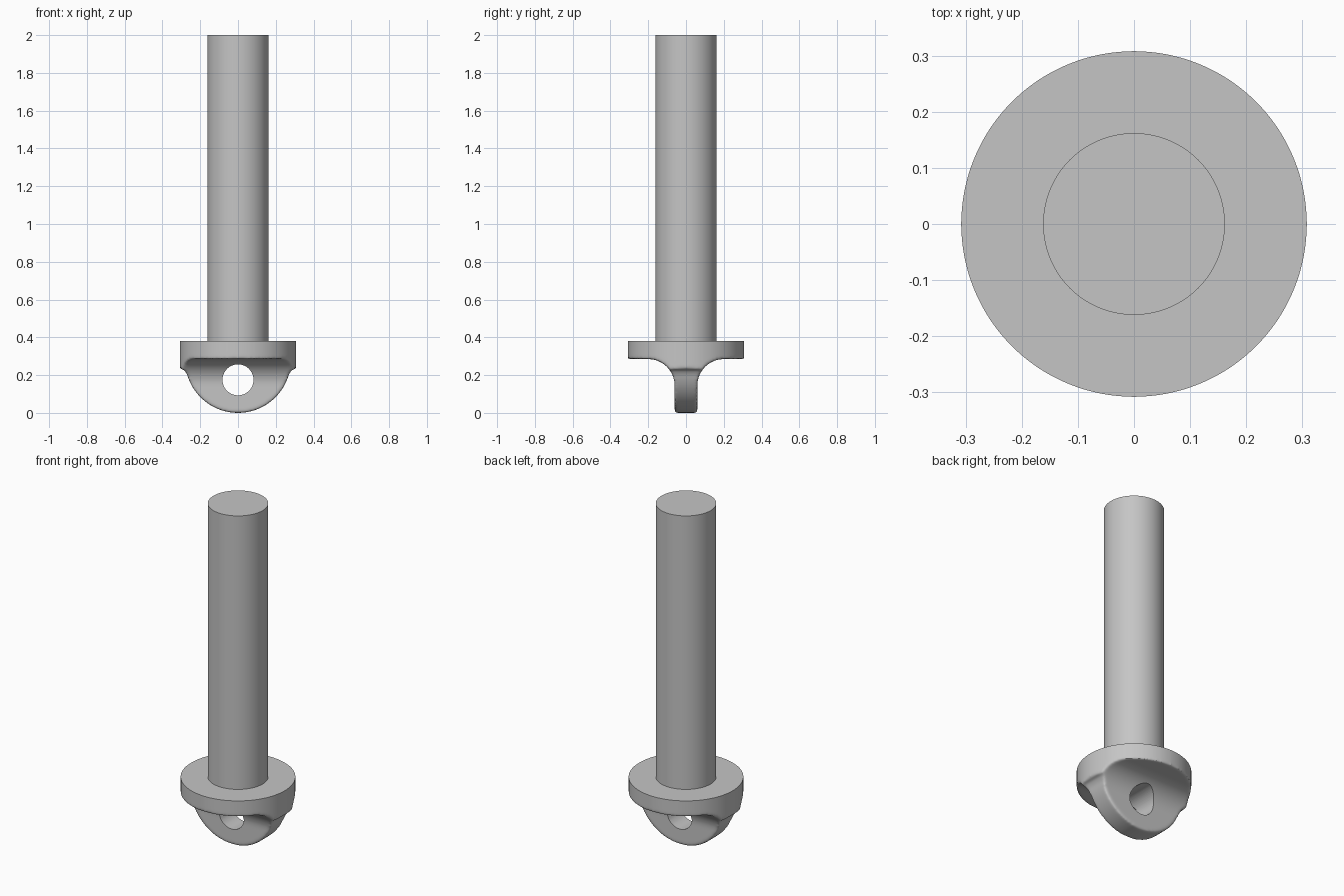
import bpy, bmesh
from math import sin, cos, pi, radians

cube = bpy.data.objects.get("Cube")
if cube:
    bpy.data.objects.remove(cube, do_unlink=True)

grey = bpy.data.materials.new("plain grey")
grey.use_nodes = True
colour = (0.56, 0.56, 0.56, 1)
grey.diffuse_color = colour
grey.node_tree.nodes["Principled BSDF"].inputs["Base Color"].default_value = colour

RIM, SHAFT, TOP = 0.308, 0.162, 0.38


def prism(name, points, depth, helper=False):
    """Solid made by sweeping a closed outline along the vector depth."""
    bm = bmesh.new()
    face = bm.faces.new([bm.verts.new(p) for p in points])
    swept = bmesh.ops.extrude_face_region(bm, geom=[face])["geom"]
    bmesh.ops.translate(bm, vec=depth, verts=[v for v in swept if isinstance(v, bmesh.types.BMVert)])
    bmesh.ops.recalc_face_normals(bm, faces=bm.faces)
    mesh = bpy.data.meshes.new(name)
    bm.to_mesh(mesh)
    bm.free()
    mesh.materials.append(grey)
    obj = bpy.data.objects.new(name, mesh)
    bpy.context.collection.objects.link(obj)
    obj.hide_render = helper
    return obj


def circle(radius, n):
    return [(radius * cos(2 * pi * i / n), radius * sin(2 * pi * i / n)) for i in range(n)]


def mirrored(half):
    return half + [(-a, b) for a, b in reversed(half)]


def boolean(obj, cutter, operation):
    mod = obj.modifiers.new(operation.title(), "BOOLEAN")
    mod.operation, mod.solver, mod.object = operation, "EXACT", cutter


# Shaft
shaft = prism("shaft", [(x, y, TOP - 0.01) for x, y in circle(SHAFT, 96)], (0, 0, 2.01 - TOP))

# Flange and eye: web section flaring into the flange underside
fillet = [(0.2 - 0.14 * cos(a), 0.145 + 0.14 * sin(a)) for a in (radians(5 * i) for i in range(19))]
section = mirrored([(0.06, -0.1)] + fillet + [(0.4, 0.285), (0.4, 0.5)])
eye = prism("flange_and_eye", [(-0.4, y, z) for y, z in section], (0.8, 0, 0))

# Rounded lower outline of the eye, and the round rim of the flange
arc = [(0.28 * sin(a), 0.28 - 0.28 * cos(a)) for a in (radians(4 * i + 2) for i in range(19))]
outline = mirrored(arc + [(0.285, 0.228), (0.4, 0.25), (0.4, 0.45)])
outline_cutter = prism("outline_helper", [(x, -0.5, z) for x, z in outline], (0, 1, 0), True)
rim_cutter = prism("rim_helper", [(x, y, -0.2) for x, y in circle(RIM, 128)], (0, 0, 0.9), True)
boolean(eye, outline_cutter, "INTERSECT")
boolean(eye, rim_cutter, "INTERSECT")

# Soften the cast edges
remesh = eye.modifiers.new("Remesh", "REMESH")
remesh.mode, remesh.voxel_size = "VOXEL", 0.007
soften = eye.modifiers.new("Soften", "SMOOTH")
soften.factor, soften.iterations = 0.5, 12

# Crisp flat top of the flange and the through hole
top_cutter = prism("top_helper", [(x, y, TOP) for x, y in circle(0.6, 8)], (0, 0, 0.4), True)
hole_cutter = prism("hole_helper", [(x, -0.5, z + 0.175) for x, z in circle(0.082, 64)], (0, 1, 0), True)
boolean(eye, top_cutter, "DIFFERENCE")
boolean(eye, hole_cutter, "DIFFERENCE")

# Bake the modifiers, then drop the helpers
bpy.context.view_layer.update()
baked = bpy.data.meshes.new_from_object(eye.evaluated_get(bpy.context.evaluated_depsgraph_get()))
eye.modifiers.clear()
eye.data = baked
eye.data.materials.clear()
eye.data.materials.append(grey)
for helper in (outline_cutter, rim_cutter, top_cutter, hole_cutter):
    bpy.data.objects.remove(helper, do_unlink=True)

# Smooth shading with sharp rims
for obj in (shaft, eye):
    bpy.ops.object.select_all(action="DESELECT")
    obj.select_set(True)
    bpy.context.view_layer.objects.active = obj
    bpy.ops.object.shade_smooth_by_angle(angle=radians(35))
